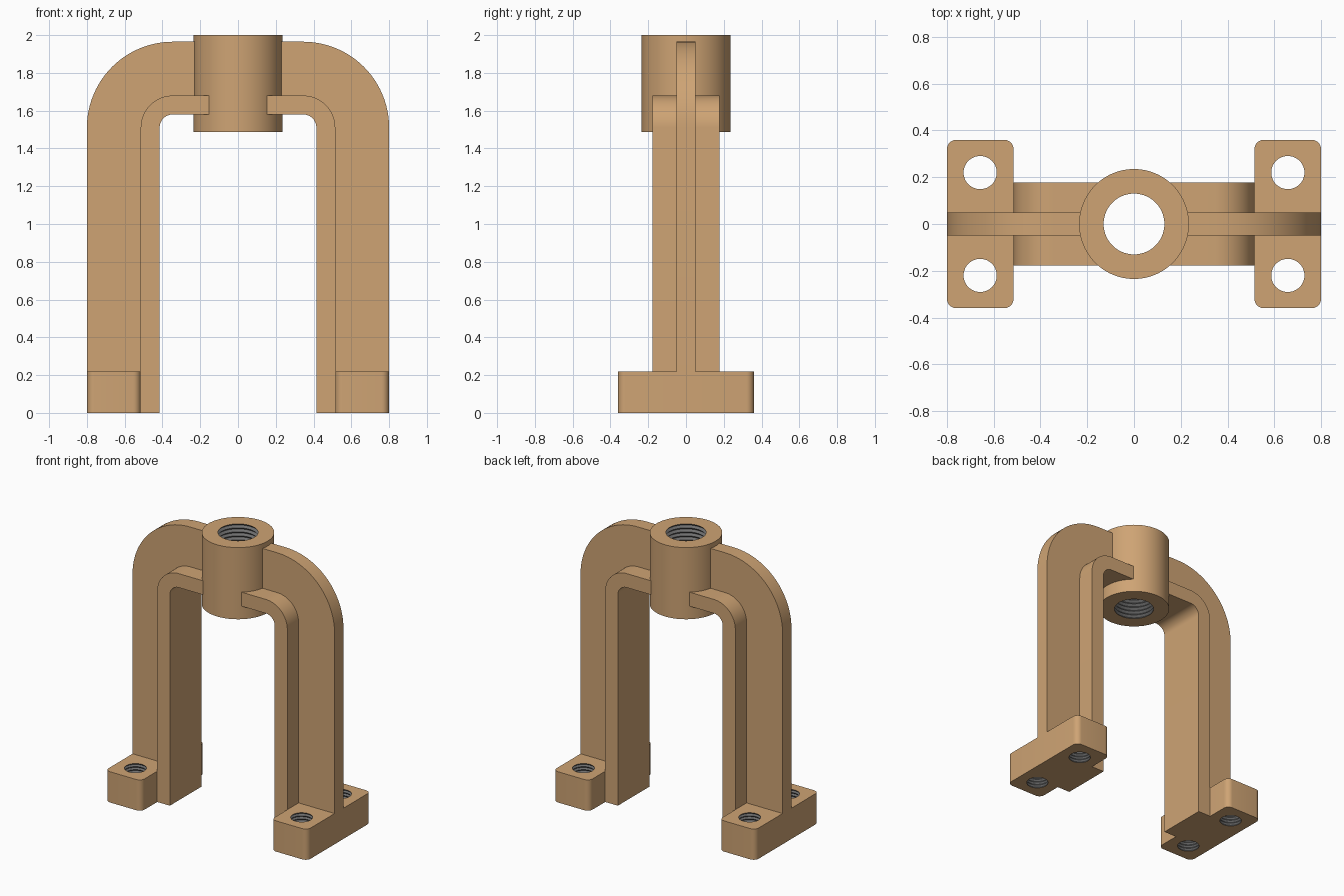
import bpy, bmesh, math

if "Cube" in bpy.data.objects:
    bpy.data.objects.remove(bpy.data.objects["Cube"])

def material(name, rgb):
    m = bpy.data.materials.new(name)
    m.diffuse_color = (*rgb, 1)
    m.use_nodes = True
    m.node_tree.nodes["Principled BSDF"].inputs["Base Color"].default_value = m.diffuse_color
    return m

TAN = material("tan", (0.62, 0.37, 0.175))
GREY = material("thread grey", (0.16, 0.16, 0.16))

def finish(bm, name):
    bmesh.ops.recalc_face_normals(bm, faces=bm.faces)
    me = bpy.data.meshes.new(name)
    bm.to_mesh(me)
    bm.free()
    ob = bpy.data.objects.new(name, me)
    bpy.context.collection.objects.link(ob)
    me.materials.append(TAN)
    me.materials.append(GREY)
    return ob

def prism(name, pts, direction):
    """Extrude a closed list of 3D points along a vector."""
    bm = bmesh.new()
    f = bm.faces.new([bm.verts.new(p) for p in pts])
    r = bmesh.ops.extrude_face_region(bm, geom=[f])
    vs = [v for v in r["geom"] if isinstance(v, bmesh.types.BMVert)]
    bmesh.ops.translate(bm, vec=direction, verts=vs)
    return finish(bm, name)

def lathe(name, profile, cx=0, cy=0, seg=64, closed=False, thread_r=0):
    """Revolve (r, z) points; either a closed ring or a capped solid."""
    bm = bmesh.new()
    rings = [[bm.verts.new((cx + r * math.cos(2 * math.pi * i / seg),
                            cy + r * math.sin(2 * math.pi * i / seg), z))
              for i in range(seg)] for r, z in profile]
    n = len(rings)
    for k in range(n if closed else n - 1):
        a, b = rings[k], rings[(k + 1) % n]
        grey = profile[k][0] < thread_r and profile[(k + 1) % n][0] < thread_r
        for i in range(seg):
            j = (i + 1) % seg
            f = bm.faces.new((a[i], a[j], b[j], b[i]))
            f.material_index = int(grey)
    if not closed:
        bm.faces.new(rings[0])
        bm.faces.new(rings[-1])
    return finish(bm, name)

def thread(r, depth, z0, z1, count):
    """Zigzag thread profile, crest radius r at both ends."""
    return [(r + (depth if k % 2 else 0), z0 + (z1 - z0) * k / (2 * count))
            for k in range(2 * count + 1)]

def cut(ob, cutter):
    m = ob.modifiers.new("cut", "BOOLEAN")
    m.object, m.operation, m.solver = cutter, "DIFFERENCE", "EXACT"
    bpy.context.view_layer.objects.active = ob
    bpy.ops.object.modifier_apply(modifier="cut")
    bpy.data.objects.remove(cutter)

def smooth(ob, angle=30):
    bpy.ops.object.select_all(action="DESELECT")
    ob.select_set(True)
    bpy.context.view_layer.objects.active = ob
    bpy.ops.object.shade_smooth_by_angle(angle=math.radians(angle))

def arc(cx, cy, r, a0, a1, n):
    return [(cx + r * math.cos(math.radians(a0 + (a1 - a0) * i / n)),
             cy + r * math.sin(math.radians(a0 + (a1 - a0) * i / n)))
            for i in range(n + 1)]

def bent_bar(name, s, r_in, r_out, z0, half):
    """Upright leg that bends inward to the boss, s = side sign."""
    bx, bz = 0.345, 1.51
    pts = [(bx + r_out, z0)] + arc(bx, bz, r_out, 0, 90, 24) + [(0.05, bz + r_out)]
    pts += [(0.05, bz + r_in)] + arc(bx, bz, r_in, 90, 0, 24) + [(bx + r_in, z0)]
    ob = prism(name, [(s * x, -half, z) for x, z in pts], (0, 2 * half, 0))
    cut(ob, lathe("boss_cutter", [(0.234, 1.3), (0.234, 2.2)], seg=96))
    smooth(ob)

# Threaded centre boss
boss = lathe("threaded_boss", [(0.235, 2.0), (0.235, 1.487)] + thread(0.13, 0.014, 1.487, 2.0, 18),
             seg=96, closed=True, thread_r=0.2)
smooth(boss)

for s, side in ((-1, "left"), (1, "right")):
    # Wide inner flange and narrow outer rib
    bent_bar(side + "_flange", s, 0.07, 0.17, 0.0, 0.178)
    bent_bar(side + "_rib", s, 0.17, 0.455, 0.22, 0.05)

    # Foot block with rounded corners
    c, x0, x1, h = 0.04, 0.515, 0.8, 0.36
    outline = (arc(x1 - c, h - c, c, 0, 90, 8) + arc(x0 + c, h - c, c, 90, 180, 8)
               + arc(x0 + c, c - h, c, 180, 270, 8) + arc(x1 - c, c - h, c, 270, 360, 8))
    foot = prism(side + "_foot", [(s * x, y, 0) for x, y in outline], (0, 0, 0.22))

    # Threaded bolt holes
    hx = s * 0.658
    for hy in (-0.22, 0.22):
        prof = [(0.071, -0.05)] + thread(0.071, 0.009, 0, 0.22, 10) + [(0.071, 0.27)]
        cut(foot, lathe("hole_cutter", prof, hx, hy, 48))
    for p in foot.data.polygons:
        d = math.hypot(p.center.x - hx, abs(p.center.y) - 0.22)
        p.material_index = int(d < 0.085 and abs(p.normal.z) < 0.98)
    smooth(foot)
